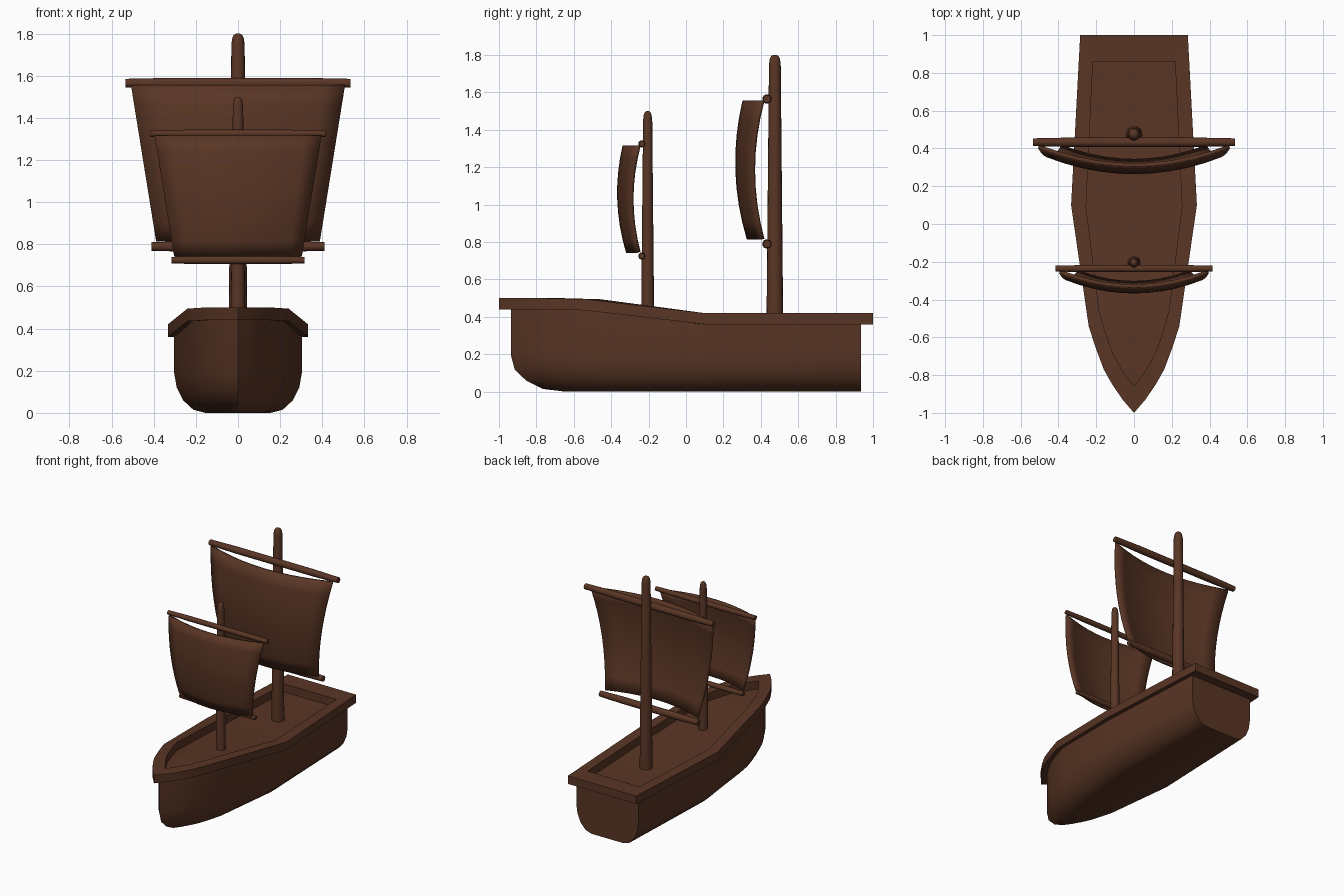
import bpy, bmesh, math
from mathutils import Matrix

cube = bpy.data.objects.get("Cube")
if cube:
    bpy.data.objects.remove(cube, do_unlink=True)

# One dark wood colour for everything
wood = bpy.data.materials.new("dark_wood")
wood.use_nodes = True
COLOUR = (0.1, 0.036, 0.018, 1)
wood.diffuse_color = COLOUR
wood.node_tree.nodes["Principled BSDF"].inputs["Base Color"].default_value = COLOUR


def finish(name, bm, angle=35):
    bmesh.ops.remove_doubles(bm, verts=bm.verts, dist=1e-5)
    bmesh.ops.recalc_face_normals(bm, faces=bm.faces)
    mesh = bpy.data.meshes.new(name)
    bm.to_mesh(mesh)
    bm.free()
    mesh.materials.append(wood)
    obj = bpy.data.objects.new(name, mesh)
    bpy.context.collection.objects.link(obj)
    bpy.ops.object.select_all(action='DESELECT')
    obj.select_set(True)
    bpy.context.view_layer.objects.active = obj
    bpy.ops.object.shade_smooth_by_angle(angle=math.radians(angle))
    return obj


# Plan of one side, stern to bow: half width, y, height of the rail top
SIDE = [(0.285, 1.0, 0.42), (0.333, 0.1, 0.42), (0.24, -0.54, 0.495),
        (0.205, -0.65, 0.497), (0.16, -0.77, 0.5), (0.115, -0.85, 0.5),
        (0.06, -0.93, 0.5), (0, -1.0, 0.5)]
RAIL = 0.06


def outline(bm, sx, sy, drop=0, z=None, bow=1):
    """Closed loop of the plan, scaled; bow pulls the front half back."""
    pts = [(x * sx, y * sy * (bow if y < 0 else 1), h - drop if z is None else z)
           for x, y, h in SIDE]
    loop = pts + [(-x, y, h) for x, y, h in reversed(pts[:-1])]
    return [bm.verts.new(p) for p in loop]


def bridge(bm, a, b):
    for i in range(len(a)):
        j = (i + 1) % len(a)
        bm.faces.new((a[i], a[j], b[j], b[i]))


def span(bm, loop):
    """Fill a loop with strips running from side to side."""
    n = len(loop)
    for i in range(n // 2):
        quad = (loop[i], loop[i + 1], loop[n - 2 - i], loop[n - 1 - i])
        bm.faces.new(list(dict.fromkeys(quad)))


# Hull with rounded bilge and raked bow, closed by the deck
bm = bmesh.new()
levels = [(0.19, 1, 1), (0.12, 0.96, 0.98), (0.06, 0.86, 0.915),
          (0.015, 0.7, 0.82), (0, 0.51, 0.69)]
loops = [outline(bm, 0.91, 0.935, drop=RAIL)]
loops += [outline(bm, 0.91 * w, 0.935, z=z, bow=b) for z, w, b in levels]
for upper, lower in zip(loops, loops[1:]):
    bridge(bm, upper, lower)
span(bm, loops[0])
span(bm, loops[-1])
finish("hull", bm)

# Rail around the deck
bm = bmesh.new()
ring = [outline(bm, sx, sy, drop) for sx, sy, drop in
        ((1, 1, 0), (1, 1, RAIL), (0.763, 0.86, RAIL), (0.763, 0.86, 0))]
for i in range(4):
    bridge(bm, ring[i], ring[(i + 1) % 4])
finish("rail", bm, 20)


def turned(name, profile, matrix, sides=16):
    """Round spar from (radius, distance along the axis) pairs."""
    bm = bmesh.new()
    rings = [[bm.verts.new((r * math.cos(math.tau * i / sides),
                            r * math.sin(math.tau * i / sides), d))
              for i in range(sides)] for r, d in profile]
    for a, b in zip(rings, rings[1:]):
        bridge(bm, a, b)
    bm.faces.new(rings[0])
    bm.faces.new(rings[-1])
    bm.transform(matrix)
    finish(name, bm, 40)


def mast(name, y, bottom, top, r):
    profile = [(r, bottom), (r * 0.7, top - 0.05), (r * 0.6, top - 0.02),
               (r * 0.42, top - 0.005), (r * 0.2, top)]
    turned(name, profile, Matrix.Translation((0, y, 0)))


def yard(name, y, z, half, r):
    profile = [(r * 0.82, -half), (r, -half * 0.6), (r, half * 0.6), (r * 0.82, half)]
    turned(name, profile, Matrix.Translation((0, y, z)) @ Matrix.Rotation(math.pi / 2, 4, 'Y'))


def sail(name, y, z_low, z_high, w_low, w_high, belly, curve, cols=10, rows=8):
    bm = bmesh.new()
    grid = []
    for j in range(rows + 1):
        t = j / rows
        v = 2 * t - 1
        half = w_low + (w_high - w_low) * t
        row = []
        for i in range(cols + 1):
            u = 2 * i / cols - 1
            depth = belly * half / w_high * (1 - u * u) + curve * (1 - v * v)
            row.append(bm.verts.new((u * half, y - depth, z_low + (z_high - z_low) * t)))
        grid.append(row)
    for a, b in zip(grid, grid[1:]):
        for i in range(cols):
            bm.faces.new((a[i], a[i + 1], b[i + 1], b[i]))
    obj = finish(name, bm)
    solid = obj.modifiers.new("cloth", 'SOLIDIFY')
    solid.thickness = 0.02
    solid.offset = 0


# Front rig
mast("front_mast", -0.205, 0.37, 1.5, 0.035)
yard("front_upper_yard", -0.236, 1.325, 0.415, 0.019)
yard("front_lower_yard", -0.236, 0.725, 0.315, 0.019)
sail("front_sail", -0.252, 0.745, 1.315, 0.3, 0.393, 0.077, 0.038)

# Rear rig
mast("rear_mast", 0.475, 0.33, 1.8, 0.045)
yard("rear_upper_yard", 0.433, 1.565, 0.535, 0.025)
yard("rear_lower_yard", 0.433, 0.79, 0.41, 0.025)
sail("rear_sail", 0.41, 0.815, 1.555, 0.385, 0.505, 0.098, 0.05)
